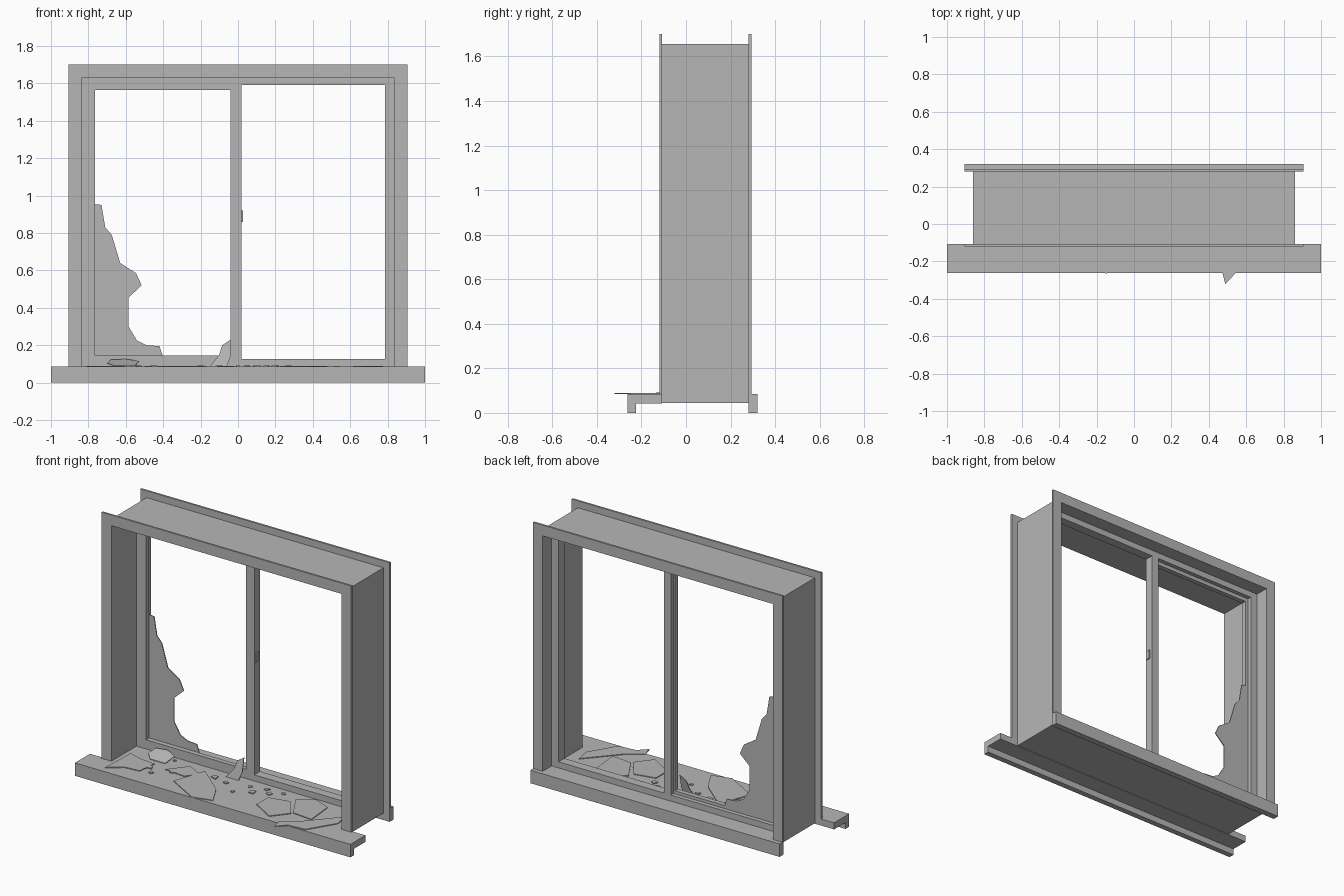
import bpy, bmesh, math, random
from mathutils import Matrix, Vector

if "Cube" in bpy.data.objects:
    bpy.data.objects.remove(bpy.data.objects["Cube"], do_unlink=True)

grey = bpy.data.materials.new("plain_grey")
grey.use_nodes = True
COLOUR = (0.47, 0.47, 0.47, 1)
grey.diffuse_color = COLOUR
grey.node_tree.nodes["Principled BSDF"].inputs["Base Color"].default_value = COLOUR


def finish(name, bm):
    bmesh.ops.recalc_face_normals(bm, faces=bm.faces)
    mesh = bpy.data.meshes.new(name)
    bm.to_mesh(mesh)
    bm.free()
    mesh.materials.append(grey)
    obj = bpy.data.objects.new(name, mesh)
    bpy.context.scene.collection.objects.link(obj)
    return obj


def add_box(bm, x0, x1, y0, y1, z0, z1):
    size = Matrix.Diagonal((x1 - x0, y1 - y0, z1 - z0, 1))
    centre = Matrix.Translation(((x0 + x1) / 2, (y0 + y1) / 2, (z0 + z1) / 2))
    bmesh.ops.create_cube(bm, size=1, matrix=centre @ size)


def box(name, *limits):
    bm = bmesh.new()
    add_box(bm, *limits)
    return finish(name, bm)


def prism(name, points, push):
    """Flat outline thickened along the push vector."""
    bm = bmesh.new()
    face = bm.faces.new([bm.verts.new(p) for p in points])
    new = bmesh.ops.extrude_face_region(bm, geom=[face], use_keep_orig=True)["geom"]
    moved = [v for v in new if isinstance(v, bmesh.types.BMVert)]
    bmesh.ops.translate(bm, verts=moved, vec=Vector(push))
    return finish(name, bm)


def arch(name, outer, inner, top, under, y0, y1, bottom):
    """Three-sided surround, open at the bottom."""
    path = [(-outer, bottom), (-outer, top), (outer, top), (outer, bottom),
            (inner, bottom), (inner, under), (-inner, under), (-inner, bottom)]
    return prism(name, [(x, y0, z) for x, z in path], (0, y1 - y0, 0))


def ring(name, x0, x1, z0, z1, inner, y0, y1):
    """Four-sided frame; inner holds the opening limits."""
    a0, a1, b0, b1 = inner
    bm = bmesh.new()
    add_box(bm, x0, a0, y0, y1, z0, z1)
    add_box(bm, a1, x1, y0, y1, z0, z1)
    add_box(bm, a0, a1, y0, y1, z0, b0)
    add_box(bm, a0, a1, y0, y1, b1, z1)
    return finish(name, bm)


FLOOR = 0.085
IN, TOP = 0.835, 1.63

# Wall lining and casings
arch("wall_lining", 0.86, IN, 1.655, TOP, -0.11, 0.285, 0.045)
arch("front_casing", 0.905, IN, 1.7, TOP, -0.12, -0.107, FLOOR)
arch("back_casing", 0.905, IN, 1.7, TOP, 0.28, 0.293, FLOOR)

# Sill with hanging lips
box("sill_board", -IN, IN, -0.11, 0.285, 0.045, FLOOR)
profile = [(-0.263, 0), (-0.263, FLOOR), (-0.107, FLOOR), (-0.107, 0.042),
           (-0.225, 0.042), (-0.225, 0)]
prism("front_sill", [(-1, y, z) for y, z in profile], (2, 0, 0))
box("back_sill", -0.905, 0.905, 0.28, 0.322, 0, FLOOR)

# Window frame, centre post and the stop around the fixed pane
ring("window_frame", -IN, IN, FLOOR, TOP, (-0.785, 0.785, 0.125, 1.59), 0.14, 0.2)
box("centre_post", -0.03, 0.02, 0.14, 0.2, 0.125, 1.59)
ring("pane_stop", -0.785, -0.03, 0.125, 1.59, (-0.765, -0.04, 0.145, 1.565), 0.14, 0.172)

# Hinge remains and catch
for z in (1.57, 1.5, 0.14):
    box("hinge_stub", 0.785, 0.81, 0.134, 0.14, z - 0.004, z + 0.004)
box("catch", 0.02, 0.027, 0.15, 0.18, 0.86, 0.92)

# Broken pane still held in the frame
pane = [(-0.775, 0.955), (-0.73, 0.95), (-0.71, 0.83), (-0.675, 0.79), (-0.63, 0.64),
        (-0.545, 0.585), (-0.515, 0.52), (-0.585, 0.455), (-0.585, 0.3),
        (-0.54, 0.225), (-0.49, 0.2), (-0.42, 0.195), (-0.4, 0.135), (-0.775, 0.135)]
prism("broken_pane", [(x, 0.172, z) for x, z in pane], (0, 0.006, 0))

# Shard leaning on the centre post
lean = [(-0.15, 0.086), (-0.1, 0.15), (-0.085, 0.2), (-0.04, 0.23), (-0.04, 0.14), (-0.06, 0.086)]
prism("leaning_shard", [(x, 0.09 + 0.2 * (z - FLOOR), z) for x, z in lean], (0, 0.005, 0))

# Large shards lying on the sill
shards = [
    [(-.81, -.22), (-.8, .03), (-.7, .0), (-.6, -.01), (-.615, -.14), (-.72, -.15)],
    [(-.5, -.035), (-.405, .085), (-.295, .026), (-.355, -.05)],
    [(-.37, -.14), (-.33, -.03), (-.295, .08), (-.095, -.09), (-.02, -.23), (-.15, -.265)],
    [(.225, -.127), (.225, -.01), (.365, .02), (.465, -.113), (.38, -.22)],
    [(.375, .06), (.475, .13), (.595, .078), (.613, -.115), (.47, -.1)],
    [(.488, -.32), (.47, -.25), (.57, -.18), (.755, .03), (.775, -.07), (.665, -.25), (.545, -.262)],
]
for outline in shards:
    prism("sill_shard", [(x, y, FLOOR) for x, y in outline], (0, 0, 0.005))

# One shard tipped up on its edge
tipped = [(-.7, .07), (-.68, .12), (-.6, .13), (-.53, .1), (-.55, .03), (-.66, .03)]
prism("tipped_shard", [(x, y, 0.087 + 0.35 * (y - 0.03)) for x, y in tipped], (0, 0, 0.004))

# Small splinters
random.seed(4)
spots = [(-.53, .1), (-.6, -.06), (-.45, -.04), (-.1, .02), (0, -.06), (.05, .06),
         (.1, .0), (.15, .08), (.2, .04), (.27, .09), (-.2, .05), (-.55, -.12)]
for x, y in spots:
    turn, size = random.uniform(0, math.tau), random.uniform(0.015, 0.032)
    corners = []
    for i in range(4):
        r, a = size * random.uniform(0.6, 1.2), turn + i * math.tau / 4
        corners.append((x + r * math.cos(a), y + r * math.sin(a), FLOOR))
    prism("splinter", corners, (0, 0, 0.006))
